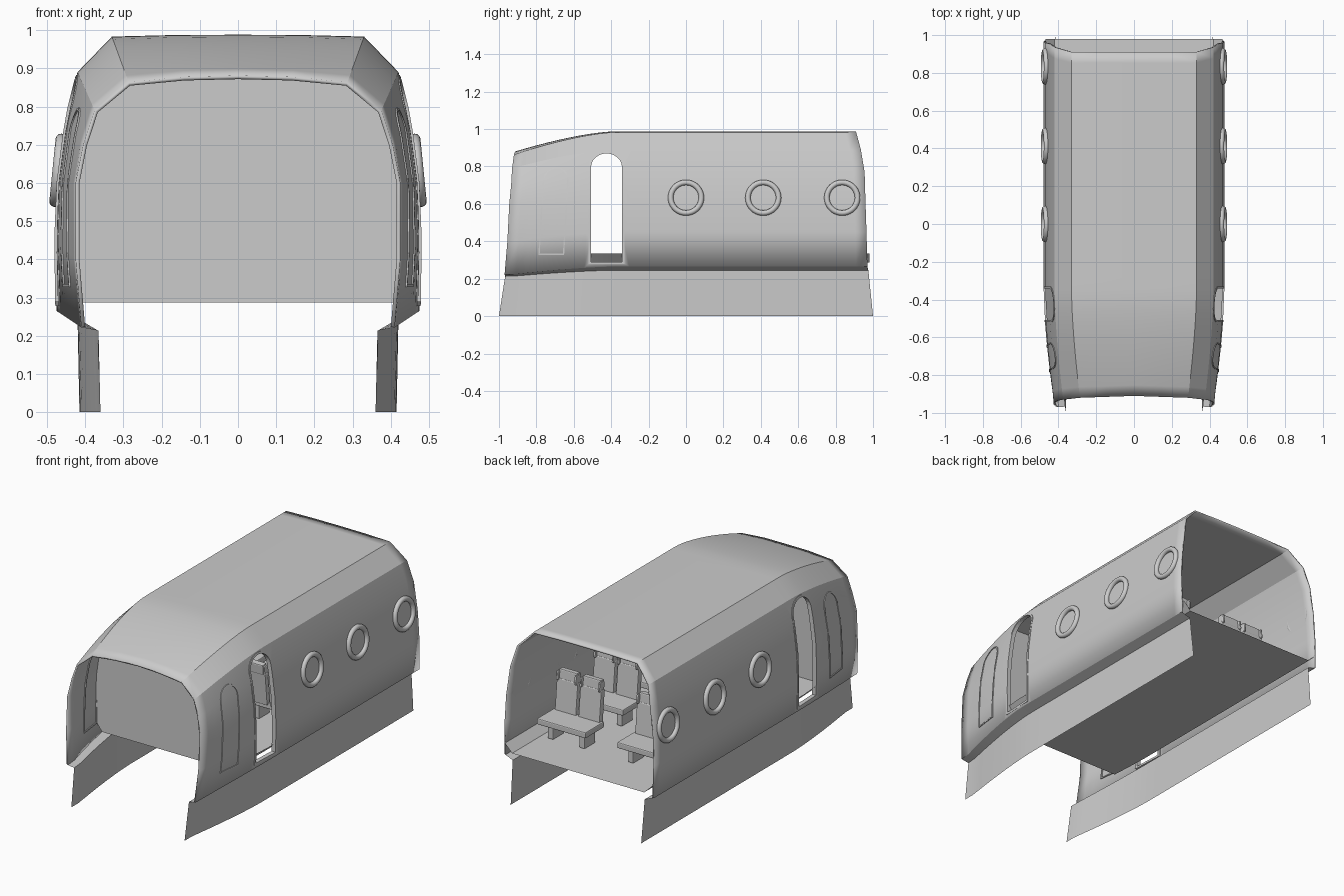
import bpy, bmesh, math
from mathutils import Matrix, Vector

if "Cube" in bpy.data.objects:
    bpy.data.objects.remove(bpy.data.objects["Cube"])

# Cross-section rows of the cabin shell: (x, z, y_end) at the back and at the front
BACK = [(.475, .265, .97), (.478, .45, .965), (.472, .6, .96), (.45, .77, .955),
        (.42, .89, .935), (.33, .983, .91), (.17, .987, .91), (0, .988, .91)]
FRONT = [(.41, .222, -.97), (.425, .4, -.955), (.425, .6, -.945), (.405, .7, -.935),
         (.375, .79, -.93), (.285, .86, -.92), (.14, .873, -.915), (0, .875, -.91)]
# Skirt rows: bottom, top, and the lip that meets the shell
SKIRT_B = [(.415, 0, 1), (.42, .245, .975), BACK[0]]
SKIRT_F = [(.36, 0, -1), (.365, .213, -.967), FRONT[0]]
STATIONS = 32


def nose(y):
    """How far the section has changed from the back shape to the front shape."""
    return min(1, max(0, (-.38 - y) / .55)) ** 1.5


def section(y, b, f):
    a = nose(y)
    return [(p[0] + (q[0] - p[0]) * a, p[1] + (q[1] - p[1]) * a) for p, q in zip(b, f)]


def wall_x(y, z):
    pts = section(y, BACK, FRONT)
    for (x0, z0), (x1, z1) in zip(pts, pts[1:]):
        if z <= z1:
            return x0 + (x1 - x0) * (z - z0) / (z1 - z0)
    return 0


def make(name, verts, faces, smooth=25, mirror=False):
    me = bpy.data.meshes.new(name)
    me.from_pydata(verts, [], faces)
    ob = bpy.data.objects.new(name, me)
    bpy.context.collection.objects.link(ob)
    bpy.ops.object.select_all(action='DESELECT')
    ob.select_set(True)
    bpy.context.view_layer.objects.active = ob
    if smooth:
        bpy.ops.object.shade_smooth_by_angle(angle=math.radians(smooth))
    if mirror:
        m = ob.modifiers.new("mirror", 'MIRROR')
        m.use_clip = True
    return ob


def loft(name, b, f):
    n, verts = len(b), []
    for i in range(STATIONS + 1):
        t = i / STATIONS
        for k in range(n):
            y = f[k][2] + (b[k][2] - f[k][2]) * t
            x, z = section(y, b, f)[k]
            verts.append((x, y, z))
    faces = [(i * n + k, (i + 1) * n + k, (i + 1) * n + k + 1, i * n + k + 1)
             for i in range(STATIONS) for k in range(n - 1)]
    return make(name, verts, faces, 25, True)


def arch(yc, half, z0, z1, rise, lean=0, grow=0):
    """Round-topped outline as (y, z) points."""
    h, spring = half + grow, z1 - rise
    pts = []
    for j in range(9):
        z = z0 - grow + (spring - z0 + grow) * j / 8
        pts.append((yc + h, z))
    for j in range(1, 12):
        a = math.pi * j / 12
        pts.append((yc + h * math.cos(a), spring + (rise + grow) * math.sin(a)))
    pts += [(2 * yc - y, z) for y, z in reversed(pts[:9])]
    return [(y + lean * (z - z0), z) for y, z in pts]


def wall_frame(name, args, width, depth_in, depth_out):
    """Frame that follows the curved wall around an arched outline."""
    inner, outer = arch(*args), arch(*args, grow=width)
    n, verts = len(inner), []
    for loop, d in ((inner, -depth_in), (inner, depth_out), (outer, depth_out), (outer, -depth_in)):
        verts += [(wall_x(y, z) + d, y, z) for y, z in loop]
    faces = [(r * n + i, r * n + (i + 1) % n, (r + 1) % 4 * n + (i + 1) % n, (r + 1) % 4 * n + i)
             for r in range(4) for i in range(n)]
    return make(name, verts, faces, 30, True)


# Shell with the two door openings cut through, and the lower skirts
shell = loft("cabin_shell", BACK, FRONT)
thick = shell.modifiers.new("thickness", 'SOLIDIFY')
thick.thickness, thick.offset = .01, -1
loft("lower_skirt", SKIRT_B, SKIRT_F)

DOOR = (-.425, .083, .29, .87, .075)
outline = arch(*DOOR)
n = len(outline)
cutter = make("door_cutter", [(s, y, z) for s in (-1, 1) for y, z in outline],
              [tuple(range(n))[::-1], tuple(range(n, 2 * n))] +
              [(i, (i + 1) % n, n + (i + 1) % n, n + i) for i in range(n)], 0)
bm = bmesh.new()
bm.from_mesh(cutter.data)
bmesh.ops.recalc_face_normals(bm, faces=bm.faces)
bm.to_mesh(cutter.data)
bm.free()
cutter.hide_render = True
cutter.hide_set(True)
cut = shell.modifiers.new("door_opening", 'BOOLEAN')
cut.object, cut.operation, cut.solver = cutter, 'DIFFERENCE', 'EXACT'

# Door surrounds
wall_frame("door_frame", DOOR, .012, .022, .003)
wall_frame("front_hatch_frame", (-.72, .062, .335, .79, .07, .06), .007, .016, .004)

# Round window rims
tilt = math.atan2(.18, wall_x(0, .54) - wall_x(0, .72))
for side in (-1, 1):
    for y in (0, .413, .835):
        bpy.ops.mesh.primitive_torus_add(major_radius=.082, minor_radius=.0145,
                                         major_segments=40, minor_segments=12,
                                         location=(side * (wall_x(y, .63) + .003), y, .633),
                                         rotation=(0, side * tilt, 0))
        bpy.context.object.name = "window_rim"
        bpy.ops.object.shade_smooth()

# Floor with upturned edges
verts = []
for y in (.98, .3, -.2, -.4, -.52, -.65):
    e = .42 - .012 * min(1, nose(y) * 3)
    w = wall_x(min(y, .95), .335) - .008
    verts += [(-w, y, .335), (-e, y, .287), (e, y, .287), (w, y, .335)]
make("floor", verts, [(i * 4 + k, i * 4 + k + 1, i * 4 + k + 5, i * 4 + k + 4)
                      for i in range(5) for k in range(3)], 20)

# Front bulkhead filling the section
half = [(x - .006, z - .004) for x, z in section(-.65, BACK, FRONT)]
half = [(.41, .287), (half[0][0], .335)] + half[1:]
ring = half + [(-x, z) for x, z in reversed(half[:-1])]
make("bulkhead", [(x, -.65, z) for x, z in ring], [tuple(range(len(ring)))], 0)

# Double seat: cushion, two backs with headrests, arm ends and supports
bm = bmesh.new()


def box(cx, cy, cz, sx, sy, sz, lean=0):
    m = Matrix.Translation((cx, cy, cz)) @ Matrix.Rotation(lean, 4, 'X') @ Matrix.Diagonal((sx, sy, sz, 1))
    bmesh.ops.create_cube(bm, size=1, matrix=m)


box(0, .085, .105, .31, .17, .035)
for s in (-1, 1):
    box(s * .075, 0, .205, .135, .035, .19, .1)
    box(s * .075, -.014, .32, .115, .035, .06, .1)
    for w in (-1, 1):
        box(s * .075 + w * .058, -.004, .315, .014, .045, .055, .1)
    box(s * .1, .075, .045, .035, .1, .09)
seat_mesh = bpy.data.meshes.new("double_seat")
bm.to_mesh(seat_mesh)
bm.free()
for row in (.6, .26, -.08):
    for side in (-1, 1):
        ob = bpy.data.objects.new("double_seat", seat_mesh)
        ob.location = (side * .255, row, .288)
        bpy.context.collection.objects.link(ob)
        bev = ob.modifiers.new("soft_edges", 'BEVEL')
        bev.width, bev.segments = .006, 2
